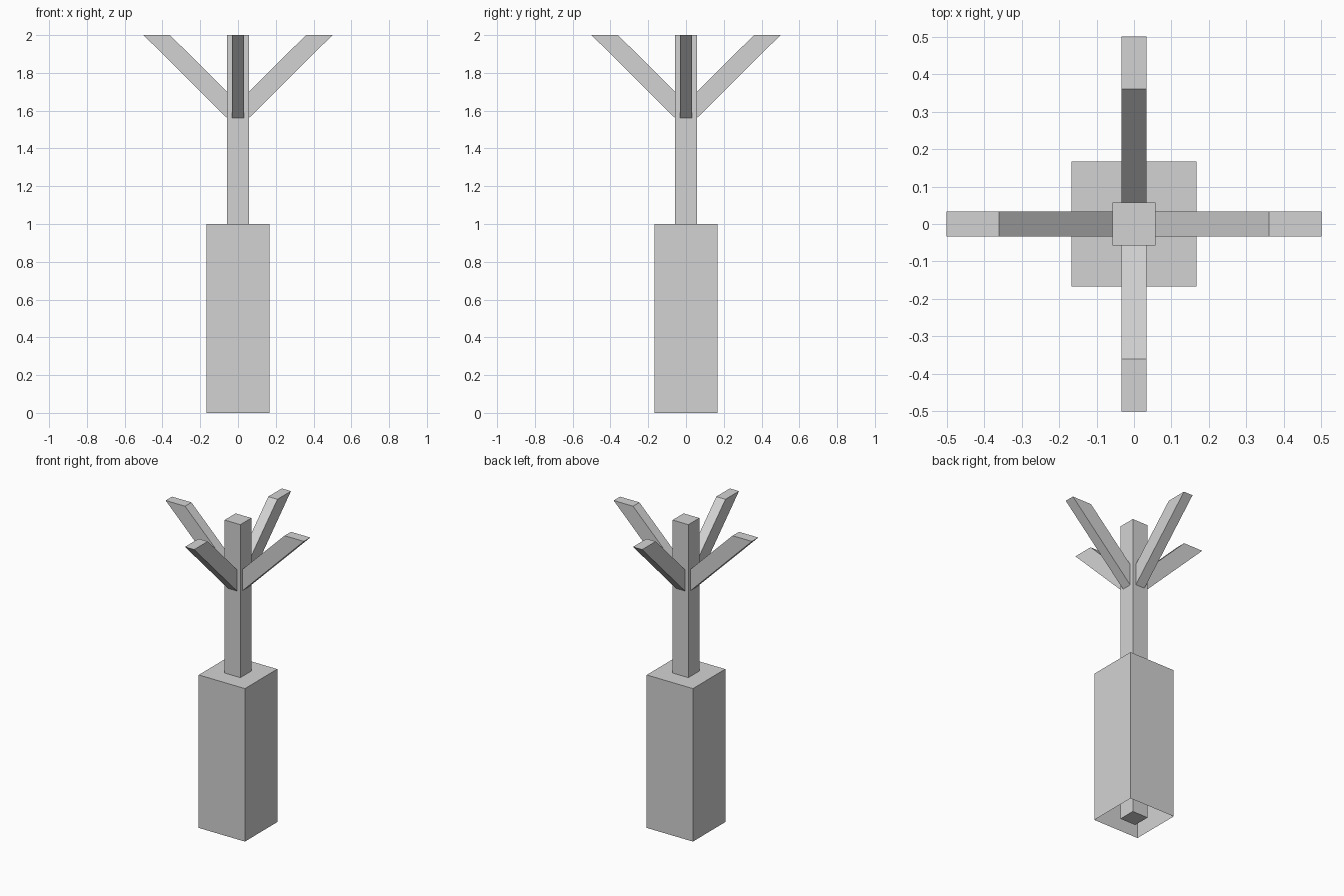
import bpy
import bmesh
import math
from mathutils import Matrix

cube = bpy.data.objects.get("Cube")
if cube:
    bpy.data.objects.remove(cube, do_unlink=True)

# Single flat grey
GREY = (0.65, 0.65, 0.65, 1.0)
grey = bpy.data.materials.new("light_grey")
grey.use_nodes = True
grey.diffuse_color = GREY
grey.node_tree.nodes["Principled BSDF"].inputs["Base Color"].default_value = GREY


def finish(name, bm):
    bmesh.ops.recalc_face_normals(bm, faces=bm.faces)
    mesh = bpy.data.meshes.new(name)
    bm.to_mesh(mesh)
    bm.free()
    mesh.materials.append(grey)
    obj = bpy.data.objects.new(name, mesh)
    bpy.context.collection.objects.link(obj)
    return obj


def column(name, half, height, open_bottom=False):
    bm = bmesh.new()
    size = Matrix.Diagonal((2 * half, 2 * half, height, 1))
    bmesh.ops.create_cube(bm, size=1, matrix=Matrix.Translation((0, 0, height / 2)) @ size)
    if open_bottom:
        bm.faces.ensure_lookup_table()
        floor = min(bm.faces, key=lambda f: f.calc_center_median().z)
        bmesh.ops.delete(bm, geom=[floor], context="FACES_ONLY")
    return finish(name, bm)


def branch(name, angle):
    # Slanted profile, swept sideways and turned around the post
    profile = [(POST, 1.56), (0.5, 2.0), (0.36, 2.0), (POST, 1.70)]
    bm = bmesh.new()
    side = bm.faces.new([bm.verts.new((x, -BRANCH, z)) for x, z in profile])
    swept = bmesh.ops.extrude_face_region(bm, geom=[side], use_keep_orig=True)
    moved = [v for v in swept["geom"] if isinstance(v, bmesh.types.BMVert)]
    bmesh.ops.translate(bm, verts=moved, vec=(0, 2 * BRANCH, 0))
    bmesh.ops.rotate(bm, verts=bm.verts, matrix=Matrix.Rotation(angle, 3, "Z"))
    return finish(name, bm)


POST = 0.057      # half width of the post
BRANCH = 0.033    # half width of each branch

# Hollow base, open underneath, with the post running through it
column("base", 0.167, 1.0, open_bottom=True)
column("post", POST, 2.0)

# Four branches, one per side of the post
for i, where in enumerate(("left", "back", "right", "front")):
    branch(where + "_branch", i * math.pi / 2)
